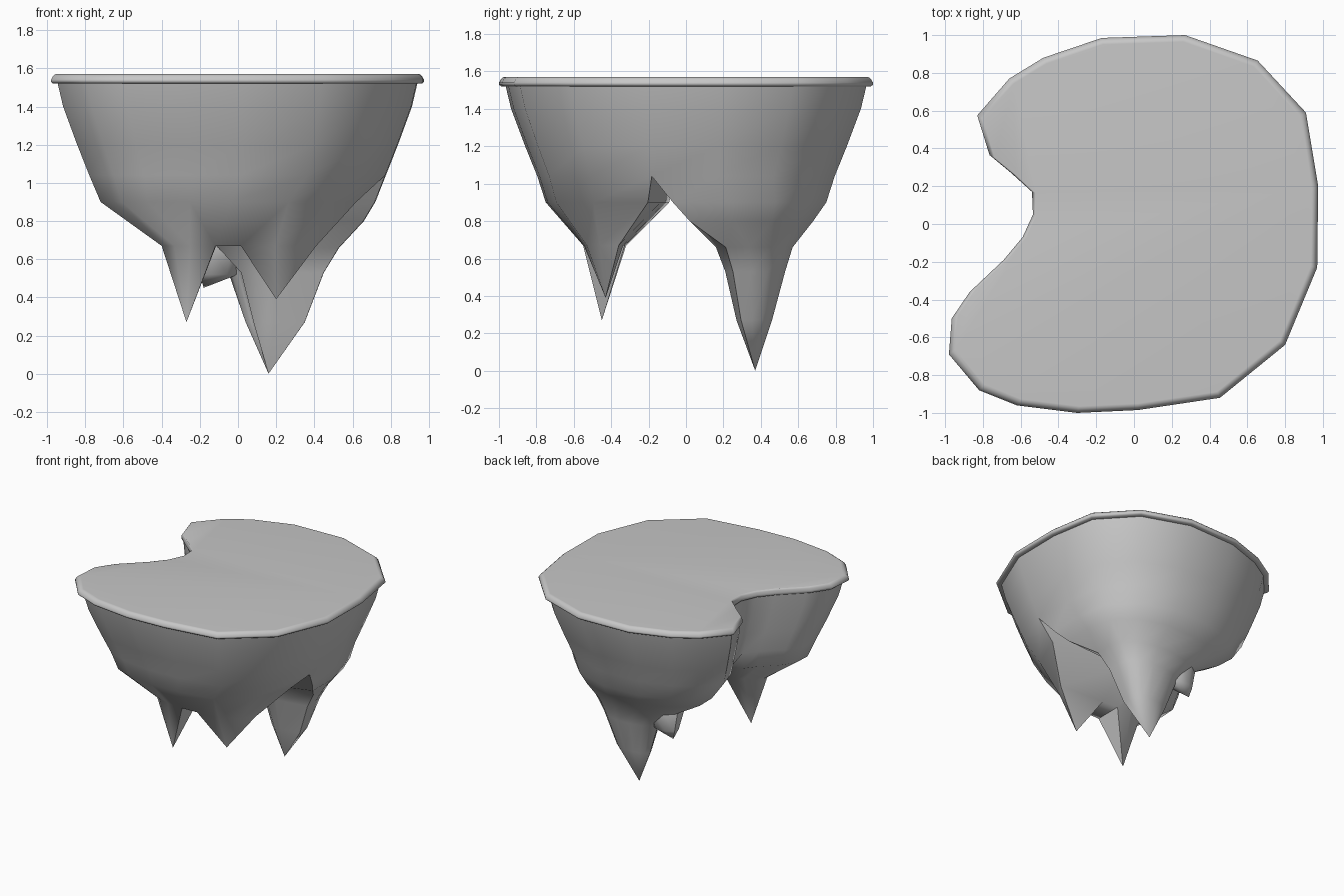
import bpy, bmesh, math
from mathutils import Vector

if "Cube" in bpy.data.objects:
    bpy.data.objects.remove(bpy.data.objects["Cube"], do_unlink=True)

stone = bpy.data.materials.new("stone grey")
stone.use_nodes = True
GREY = (0.57, 0.57, 0.57, 1)
stone.diffuse_color = GREY
stone.node_tree.nodes["Principled BSDF"].inputs["Base Color"].default_value = GREY

# Kidney-shaped plan, clockwise from the back
OUTLINE = [(.27, 1), (.655, .865), (.91, .59), (.975, .2), (.97, -.23), (.8, -.64),
           (.455, -.92), (.02, -.985), (-.3, -1), (-.62, -.96), (-.82, -.88),
           (-.98, -.69), (-.965, -.5), (-.87, -.36), (-.69, -.19), (-.59, -.07),
           (-.535, .05), (-.54, .17), (-.65, .27), (-.765, .365), (-.83, .575),
           (-.66, .77), (-.48, .88), (-.17, .985)]
FRONT_START, FRONT_END = 4, 15


def scaled(s, z):
    return [(x * s, y * s, z) for x, y in OUTLINE]


def fit(points, box, z):
    """Stretch a ring of points into a box x0, x1, y0, y1 at height z."""
    xs, ys = [p[0] for p in points], [p[1] for p in points]
    x0, x1, y0, y1 = box
    fx = (x1 - x0) / (max(xs) - min(xs))
    fy = (y1 - y0) / (max(ys) - min(ys))
    return [(x0 + (p[0] - min(xs)) * fx, y0 + (p[1] - min(ys)) * fy, z) for p in points]


def add_ring(bm, points):
    return [bm.verts.new(p) for p in points]


def bridge(bm, a, b):
    for i in range(len(a)):
        j = (i + 1) % len(a)
        bm.faces.new((a[i], a[j], b[j], b[i]))


def extend(bm, ring, shape, levels):
    """Continue a ring downwards through boxes of the given shape."""
    for box, z in levels:
        lower = add_ring(bm, fit(shape, box, z))
        bridge(bm, ring, lower)
        ring = lower
    return ring


def fan(bm, ring, tip):
    v = bm.verts.new(tip)
    for i in range(len(ring)):
        bm.faces.new((ring[i], ring[(i + 1) % len(ring)], v))


def finish(bm, name, angle):
    bmesh.ops.recalc_face_normals(bm, faces=bm.faces)
    mesh = bpy.data.meshes.new(name)
    bm.to_mesh(mesh)
    bm.free()
    mesh.materials.append(stone)
    ob = bpy.data.objects.new(name, mesh)
    bpy.context.collection.objects.link(ob)
    bpy.ops.object.select_all(action='DESELECT')
    ob.select_set(True)
    bpy.context.view_layer.objects.active = ob
    bpy.ops.object.shade_smooth_by_angle(angle=math.radians(angle))


# Flat top slab with a rounded rim
bm = bmesh.new()
rings = [add_ring(bm, scaled(s, z)) for s, z in
         ((.965, 1.52), (.99, 1.521), (1, 1.53), (1, 1.54), (.99, 1.558),
          (.977, 1.569), (.965, 1.57))]
for a, b in zip(rings, rings[1:]):
    bridge(bm, a, b)
bm.faces.new(rings[0])
bm.faces.new(rings[-1])
finish(bm, "top_slab", 60)

# Tapering rock body
bm = bmesh.new()
rings = [add_ring(bm, scaled(s, z)) for s, z in
         ((.965, 1.525), (.935, 1.4), (.86, 1.2), (.795, 1.04))]
for a, b in zip(rings, rings[1:]):
    bridge(bm, a, b)
last = rings[-1]

# Arch ridge that splits the body into a front and a back lobe
notch, side = last[FRONT_END].co, last[FRONT_START].co
ridge = add_ring(bm, [notch.lerp(side, t) for t in (.19, .4)])

# Front lobe, ending in two spikes with a small flat gap between them
front = last[FRONT_START:FRONT_END + 1] + ridge
front = extend(bm, front, [v.co.copy() for v in front],
               (((-.72, .62, -.75, -.09), .9), ((-.4, .41, -.55, -.32), .67)))
inner_left, inner_right = front[-2:]
fan(bm, front[4:-1], (-.27, -.45, .27))
fan(bm, front[:4] + [inner_right], (.2, -.43, .39))
bm.faces.new((front[3], front[4], inner_left, inner_right))

# Back lobe, rounder towards its single long spike
back = last[FRONT_END:] + last[:FRONT_START + 1] + ridge[::-1]
shape = [v.co.copy() for v in back]
back = extend(bm, back, shape,
              (((-.56, .72, -.07, .75), .9), ((-.44, .66, .02, .68), .8)))
shape[-2:] = [p - Vector((0, .22, 0)) for p in shape[-2:]]
back = extend(bm, back, shape,
              (((-.2, .53, .16, .57), .66), ((-.05, .45, .21, .53), .53),
               ((.04, .35, .27, .46), .27)))
fan(bm, back, (.16, .37, 0))
finish(bm, "rock_body", 55)

# Small ragged spike beside the back lobe
bm = bmesh.new()
octagon = [(math.cos(k * math.pi / 4 + .39), math.sin(k * math.pi / 4 + .39)) for k in range(8)]
top = add_ring(bm, fit(octagon, (-.2, .08, .3, .46), .78))
bm.faces.new(top)
base = extend(bm, top, octagon, (((-.23, .06, .28, .5), .68), ((-.2, 0, .34, .47), .52)))
fan(bm, base, (-.18, .42, .45))
finish(bm, "small_back_spike", 50)
